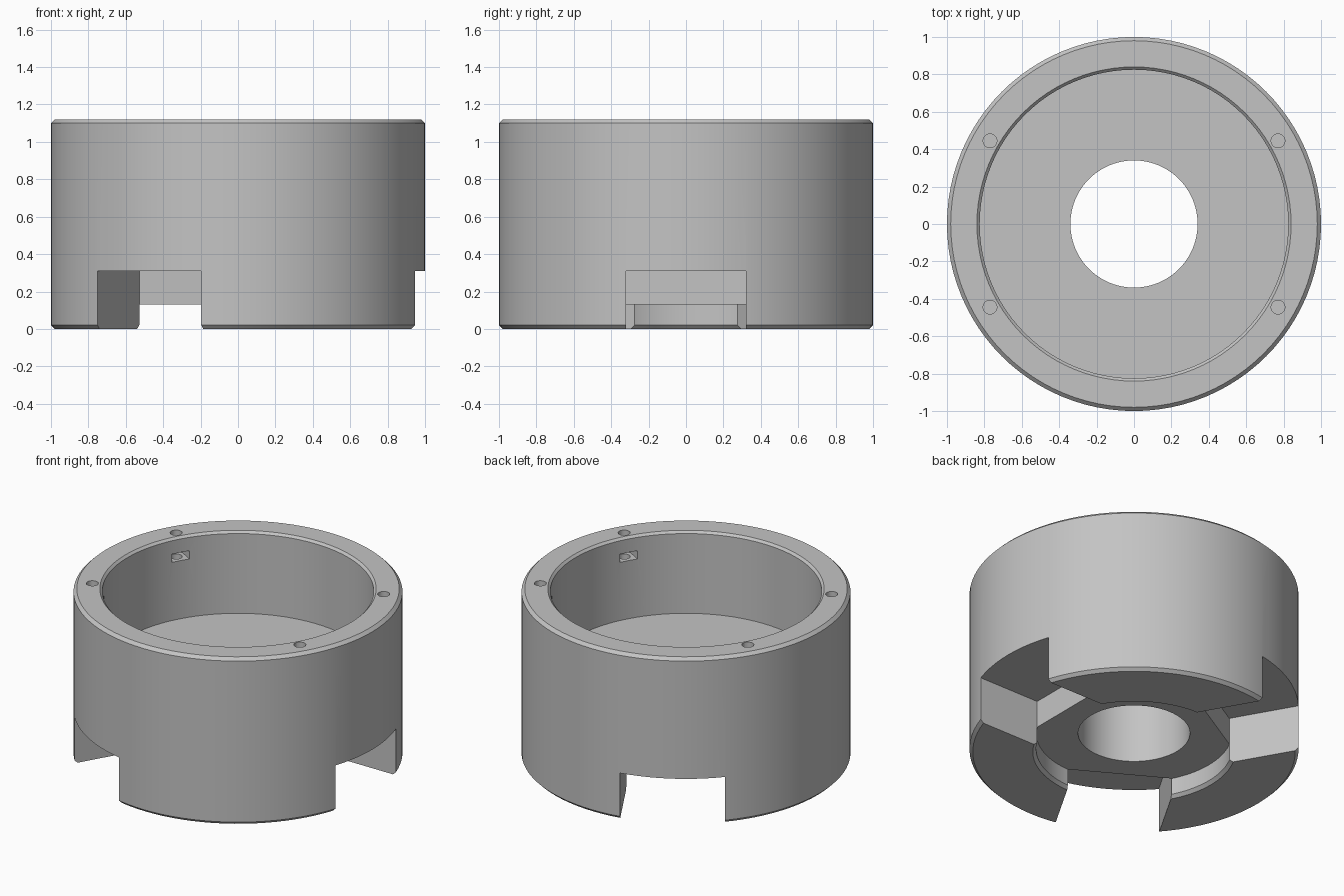
import bpy, bmesh, math
from mathutils import Matrix, Vector

if "Cube" in bpy.data.objects:
    bpy.data.objects.remove(bpy.data.objects["Cube"])

SEGMENTS = 96

grey = bpy.data.materials.new("plain grey")
grey.diffuse_color = (0.55, 0.55, 0.55, 1)
grey.use_nodes = True
grey.node_tree.nodes["Principled BSDF"].inputs["Base Color"].default_value = grey.diffuse_color


def finish(name, bm):
    bmesh.ops.recalc_face_normals(bm, faces=bm.faces)
    mesh = bpy.data.meshes.new(name)
    bm.to_mesh(mesh)
    bm.free()
    mesh.materials.append(grey)
    obj = bpy.data.objects.new(name, mesh)
    bpy.context.collection.objects.link(obj)
    return obj


def lathe(name, profile):
    """Revolve a closed (radius, height) profile around z."""
    bm = bmesh.new()
    rings = []
    for i in range(SEGMENTS):
        a = 2 * math.pi * i / SEGMENTS
        rings.append([bm.verts.new((r * math.cos(a), r * math.sin(a), z)) for r, z in profile])
    n = len(profile)
    for i in range(SEGMENTS):
        p, q = rings[i], rings[(i + 1) % SEGMENTS]
        for k in range(n):
            m = (k + 1) % n
            bm.faces.new((p[k], q[k], q[m], p[m]))
    return finish(name, bm)


def prism(name, outline, z0, z1, angle):
    """Extrude a plan outline between two heights, turned about z."""
    bm = bmesh.new()
    turn = Matrix.Rotation(angle, 4, 'Z')
    base = bm.faces.new([bm.verts.new(turn @ Vector((x, y, z0))) for x, y in outline])
    top = bmesh.ops.extrude_face_region(bm, geom=[base])["geom"]
    verts = [v for v in top if isinstance(v, bmesh.types.BMVert)]
    bmesh.ops.translate(bm, verts=verts, vec=(0, 0, z1 - z0))
    return finish(name, bm)


# Housing: chamfered cup with a centre bore and a recess underneath
housing = lathe("coupling_housing", [
    (0.34, 0.13), (0.595, 0.13), (0.595, 0.02), (0.615, 0), (0.98, 0), (1, 0.02),
    (1, 1.1), (0.98, 1.12), (0.84, 1.12), (0.825, 1.105), (0.825, 0.57), (0.34, 0.57)])

cutters = []

# Three wide slots that leave the jaws
for i in range(3):
    cutters.append(prism("jaw_slot", [(0.5, -0.32), (1.2, -0.32), (1.2, 0.32), (0.5, 0.32)],
                         -0.1, 0.31, math.radians(120 * i)))

# Four bolt holes in the rim, each with a nut pocket opening into the cup
R_BOLT = 0.889
for deg in (30, 150, 210, 330):
    a = math.radians(deg)
    circle = [(R_BOLT + 0.037 * math.cos(t * math.pi / 12),
               0.037 * math.sin(t * math.pi / 12)) for t in range(24)]
    cutters.append(prism("bolt_hole", circle, 0.88, 1.2, a))
    w = 0.058
    pocket = [(0.79, -w), (R_BOLT + w / math.sqrt(3), -w), (R_BOLT + 2 * w / math.sqrt(3), 0),
              (R_BOLT + w / math.sqrt(3), w), (0.79, w)]
    cutters.append(prism("nut_pocket", pocket, 0.96, 1.015, a))

bpy.context.view_layer.objects.active = housing
housing.select_set(True)
for cutter in cutters:
    cutter.hide_render = True
    mod = housing.modifiers.new("cut", 'BOOLEAN')
    mod.operation = 'DIFFERENCE'
    mod.solver = 'EXACT'
    mod.object = cutter
    bpy.ops.object.modifier_apply(modifier=mod.name)
    bpy.data.objects.remove(cutter, do_unlink=True)

bpy.ops.object.shade_smooth_by_angle(angle=math.radians(25))
